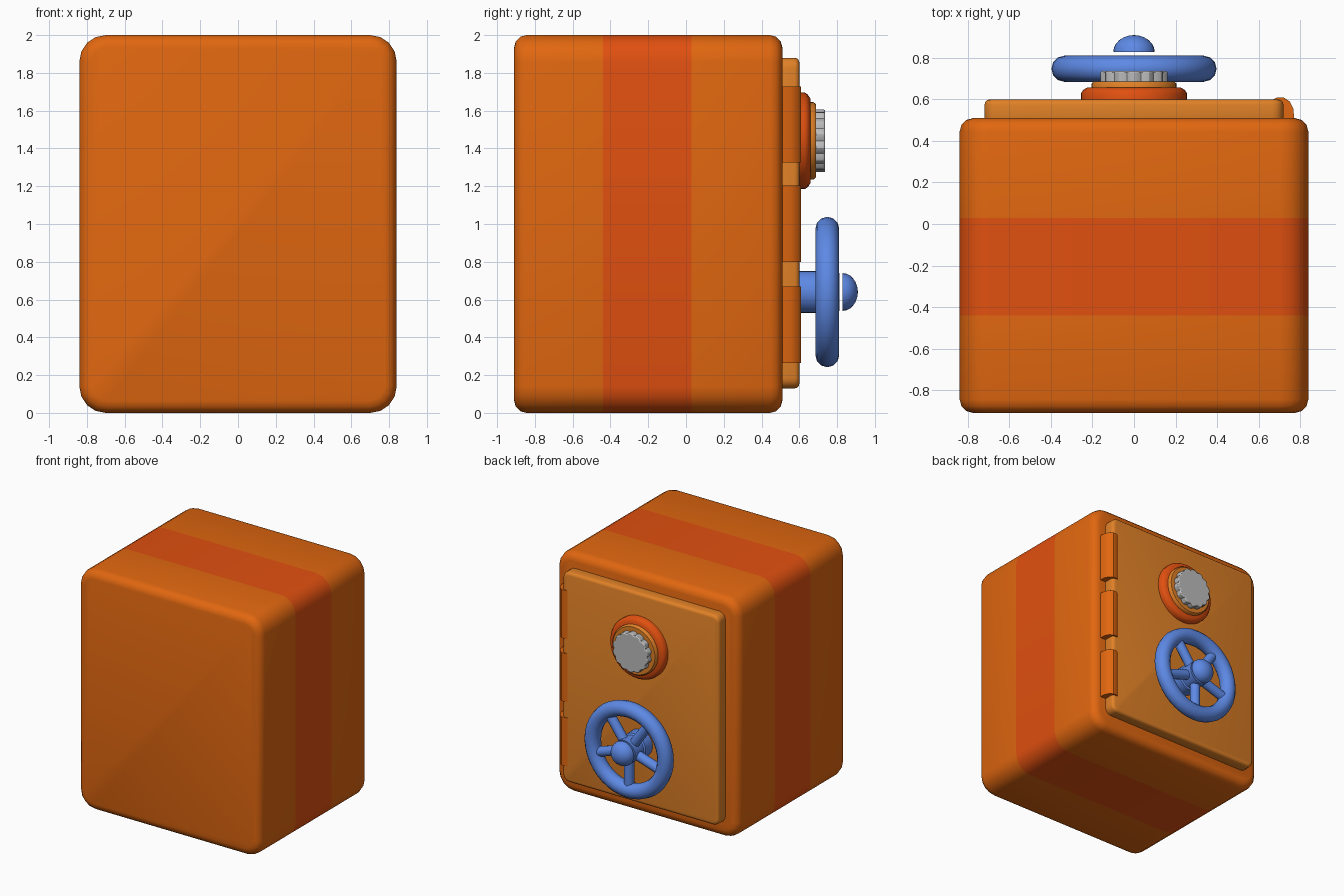
import bpy, bmesh, math
from mathutils import Matrix, Vector

cube = bpy.data.objects.get("Cube")
if cube:
    bpy.data.objects.remove(cube, do_unlink=True)


def material(name, rgb):
    m = bpy.data.materials.new(name)
    m.use_nodes = True
    m.diffuse_color = (*rgb, 1)
    m.node_tree.nodes["Principled BSDF"].inputs["Base Color"].default_value = (*rgb, 1)
    return m


ORANGE = material("orange", (0.75, 0.135, 0.005))
RED = material("red orange", (0.75, 0.08, 0.005))
AMBER = material("amber", (0.75, 0.22, 0.02))
BLUE = material("blue", (0.11, 0.25, 0.78))
GREY = material("grey", (0.5, 0.5, 0.5))


def finish(name, bm, *mats, angle=40):
    bmesh.ops.recalc_face_normals(bm, faces=bm.faces)
    mesh = bpy.data.meshes.new(name)
    bm.to_mesh(mesh)
    bm.free()
    ob = bpy.data.objects.new(name, mesh)
    bpy.context.collection.objects.link(ob)
    for m in mats:
        mesh.materials.append(m)
    bpy.ops.object.select_all(action="DESELECT")
    ob.select_set(True)
    bpy.context.view_layer.objects.active = ob
    bpy.ops.object.shade_smooth_by_angle(angle=math.radians(angle))
    return ob


def bevel(bm, edges, offset, segments):
    bmesh.ops.bevel(bm, geom=edges, offset=offset, segments=segments,
                    profile=0.5, affect="EDGES", clamp_overlap=True)


def rounded_box(size, centre, corner, rim):
    """Box with rounded corners along y, then softened front and back rims."""
    bm = bmesh.new()
    bmesh.ops.create_cube(bm, size=1, matrix=Matrix.Translation(centre) @ Matrix.Diagonal((*size, 1)))
    along_y = [e for e in bm.edges
               if abs(e.verts[0].co.y - e.verts[1].co.y) > size[1] / 2]
    bevel(bm, along_y, corner, 4)
    bevel(bm, [e for e in bm.edges if e.calc_face_angle(0) > 1], rim, 3)
    return bm


def lathe(name, profile, mat, z, steps=40, closed=False):
    """Spin (radius, y) points about the y axis at height z."""
    bm = bmesh.new()
    rings = []
    for r, y in profile:
        if r == 0:
            rings.append([bm.verts.new((0, y, z))] * steps)
        else:
            rings.append([bm.verts.new((r * math.cos(a), y, z + r * math.sin(a)))
                          for a in (math.tau * i / steps for i in range(steps))])
    pairs = list(zip(rings, rings[1:])) + ([(rings[-1], rings[0])] if closed else [])
    for p, q in pairs:
        for i in range(steps):
            j = (i + 1) % steps
            bm.faces.new(dict.fromkeys((p[i], p[j], q[j], q[i])))
    return finish(name, bm, mat)


def extrude(name, bm, verts, vec, mat):
    face = bm.faces.new(verts)
    top = bmesh.ops.extrude_face_region(bm, geom=[face], use_keep_orig=True)["geom"]
    moved = [v for v in top if isinstance(v, bmesh.types.BMVert)]
    bmesh.ops.translate(bm, verts=moved, vec=vec)
    return finish(name, bm, mat, angle=30)


# Safe body with a painted band around it
body = rounded_box((1.68, 1.42, 2), Vector((0, -0.2, 1)), 0.14, 0.065)
BAND = (-0.44, 0.03)
for y in BAND:
    bmesh.ops.bisect_plane(body, geom=body.verts[:] + body.edges[:] + body.faces[:],
                           plane_co=(0, y, 0), plane_no=(0, 1, 0))
for f in body.faces:
    f.material_index = int(BAND[0] < f.calc_center_median().y < BAND[1])
finish("safe_body", body, ORANGE, RED)

# Door
door = rounded_box((1.44, 0.12, 1.75), Vector((0, 0.54, 1.005)), 0.055, 0.025)
finish("door", door, AMBER)

# Hinges
for n, z in enumerate((0.265, 0.8, 1.325)):
    bm = bmesh.new()
    outline = [(0.66, 0.5), (0.66, 0.595), (0.69, 0.61), (0.72, 0.61),
               (0.75, 0.59), (0.768, 0.555), (0.772, 0.5)]
    extrude(f"hinge_{n + 1}", bm, [bm.verts.new((x, y, z)) for x, y in outline],
            (0, 0, 0.403), ORANGE)

# Combination dial
DIAL_Z = 1.44
lathe("dial_base", [(0, 0.59), (0.255, 0.59), (0.255, 0.63), (0.245, 0.645),
                    (0.225, 0.658), (0, 0.658)], RED, DIAL_Z)
lathe("dial_ring", [(0, 0.65), (0.205, 0.65), (0.205, 0.675), (0.195, 0.687),
                    (0, 0.687)], AMBER, DIAL_Z)
bm = bmesh.new()
LOBES = 14
rim = []
for i in range(LOBES * 4):
    a = math.tau * i / (LOBES * 4)
    r = 0.152 + 0.014 * abs(math.sin(a * LOBES / 2))
    rim.append(bm.verts.new((r * math.cos(a), 0.68, DIAL_Z + r * math.sin(a))))
knob = extrude("dial_knob", bm, rim, (0, 0.057, 0), GREY)
soft = knob.modifiers.new("soft_rim", "BEVEL")
soft.width = 0.008
soft.segments = 2
soft.angle_limit = math.radians(60)

# Handwheel
WHEEL_Z, WHEEL_Y = 0.64, 0.748
tube = [(0.335 + 0.063 * math.cos(a), WHEEL_Y + 0.063 * math.sin(a))
        for a in (math.tau * i / 12 for i in range(12))]
lathe("wheel_rim", tube, BLUE, WHEEL_Z, closed=True)
lathe("wheel_shaft", [(0, 0.59), (0.112, 0.59), (0.112, 0.69), (0.1, 0.7),
                      (0.1, 0.812), (0, 0.812)], BLUE, WHEEL_Z, 24)
dome = [(0, 0.828)] + [(0.1 * math.cos(a), 0.828 + 0.082 * math.sin(a))
                       for a in (math.pi / 2 * i / 6 for i in range(6))] + [(0, 0.91)]
lathe("wheel_cap", dome, BLUE, WHEEL_Z, 24)
for n in range(5):
    spoke = bmesh.new()
    turn = Matrix.Rotation(math.tau * n / 5, 4, "Y")
    place = Matrix.Translation((0, WHEEL_Y, WHEEL_Z)) @ turn @ Matrix.Translation((0, 0, -0.19))
    bmesh.ops.create_cone(spoke, cap_ends=True, segments=12, radius1=0.04, radius2=0.04,
                          depth=0.27, matrix=place)
    finish(f"wheel_spoke_{n + 1}", spoke, BLUE)
